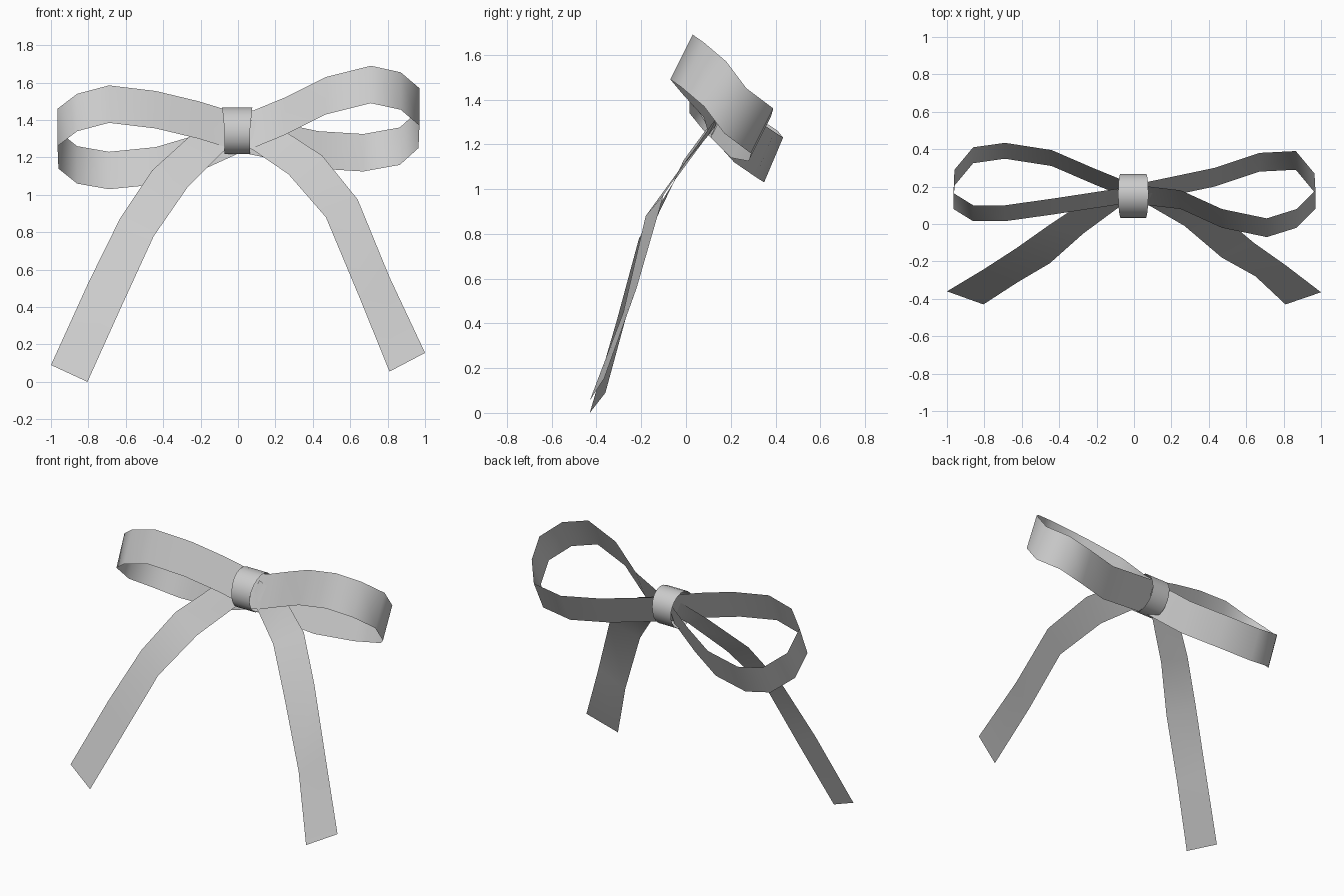
import bpy
import bmesh
from math import cos, sin, pi
from mathutils import Vector

default_cube = bpy.data.objects.get("Cube")
if default_cube:
    bpy.data.objects.remove(default_cube, do_unlink=True)

# One satin grey for the whole bow
satin = bpy.data.materials.new("satin_grey")
satin.use_nodes = True
satin.diffuse_color = (0.6, 0.6, 0.6, 1)
satin.node_tree.nodes["Principled BSDF"].inputs["Base Color"].default_value = satin.diffuse_color


def band(name, edge_a, edge_b, closed=False, flip=False):
    """Bridge two matching edges into a smooth, paper-thin ribbon."""
    bm = bmesh.new()
    row_a = [bm.verts.new(point) for point in edge_a]
    row_b = [bm.verts.new(point) for point in edge_b]
    count = len(row_a)
    for i in range(count if closed else count - 1):
        j = (i + 1) % count
        corners = [row_a[i], row_b[i], row_b[j], row_a[j]]
        if flip:
            corners.reverse()
        bm.faces.new(corners).smooth = True
    mesh = bpy.data.meshes.new(name)
    bm.to_mesh(mesh)
    bm.free()
    mesh.materials.append(satin)
    ribbon = bpy.data.objects.new(name, mesh)
    bpy.context.collection.objects.link(ribbon)
    return ribbon


def loop(name, top_edge, drop, flip):
    """Sweep a loop's top edge along the tilted ribbon width."""
    top = [Vector(point) for point in top_edge]
    bottom = [point + Vector(drop) for point in top]
    return band(name, top, bottom, flip=flip)


# Loops: front of the knot, round the outer bend, and back
loop("left_loop", [
    (0, .2, 1.44), (.08, .2, 1.45), (.25, .18, 1.52), (.47, .08, 1.63),
    (.71, .03, 1.69), (.87, .08, 1.655), (.97, .18, 1.57), (.965, .27, 1.45),
    (.865, .39, 1.36), (.67, .38, 1.325), (.43, .3, 1.34), (.24, .26, 1.38),
    (0, .21, 1.43)], (0, -.1, -.2), flip=False)

loop("right_loop", [
    (0, .2, 1.44), (-.08, .19, 1.46), (-.21, .17, 1.5), (-.44, .135, 1.555),
    (-.69, .1, 1.585), (-.86, .1, 1.54), (-.965, .165, 1.46), (-.96, .29, 1.34),
    (-.86, .41, 1.26), (-.69, .434, 1.23), (-.44, .395, 1.255), (-.22, .3, 1.32),
    (0, .21, 1.42)], (0, -.085, -.2), flip=True)

# Tails: outer edge and inner edge, from the knot to the cut end
band("left_tail",
     [(.04, .17, 1.41), (.25, .15, 1.34), (.45, .06, 1.21), (.64, -.1, .975),
      (.81, -.22, .56), (1, -.365, .155)],
     [(0, .13, 1.28), (.08, .1, 1.24), (.27, -.01, 1.11), (.47, -.18, .88),
      (.65, -.28, .45), (.81, -.43, .055)])

band("right_tail",
     [(-.04, .17, 1.41), (-.25, .13, 1.32), (-.46, -.01, 1.13), (-.63, -.13, .875),
      (-.8, -.24, .53), (-1, -.36, .09)],
     [(0, .13, 1.28), (-.08, .09, 1.23), (-.27, -.05, 1.04), (-.45, -.21, .78),
      (-.62, -.31, .41), (-.805, -.43, 0)], flip=True)

# Knot: rounded ring around the middle, slightly pinched at the front
centre = Vector((0, .15, 1.343))
long_axis = Vector((0, .45, .89))
short_axis = Vector((0, -.89, .45))
sides = 20
ring = []
for step in range(sides):
    angle = 2 * pi * step / sides
    ring.append(centre + long_axis * .128 * cos(angle) + short_axis * .115 * sin(angle))


def knot_rim(side):
    rim = []
    for point in ring:
        half_width = .068 + .1 * max(0, point.z - centre.z)
        rim.append(point + Vector((side * half_width - .004, 0, 0)))
    return rim


band("knot", knot_rim(-1), knot_rim(1), closed=True, flip=True)
